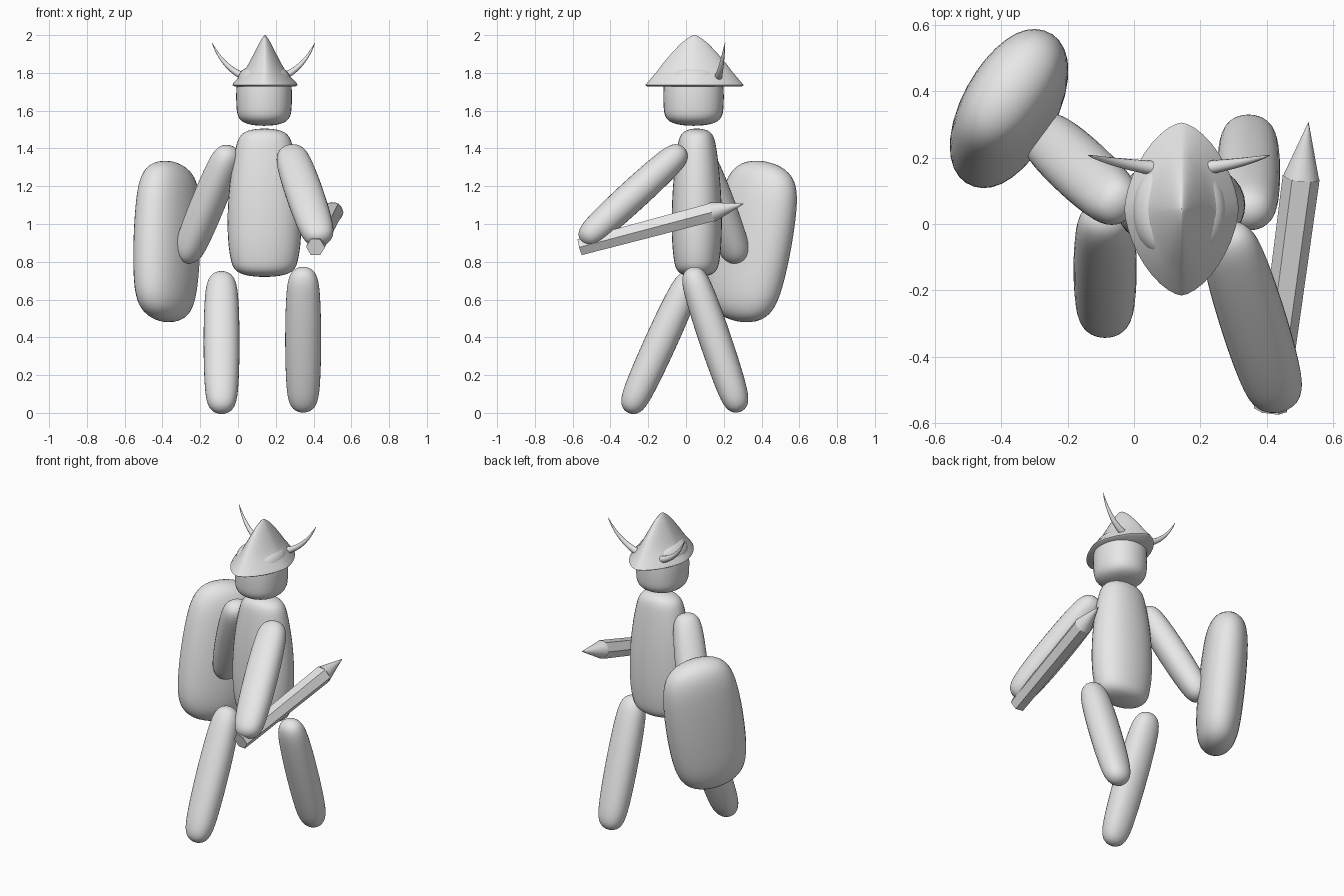
import bpy, bmesh, math
from mathutils import Vector, Matrix

cube = bpy.data.objects.get("Cube")
if cube:
    bpy.data.objects.remove(cube, do_unlink=True)

grey = bpy.data.materials.new("plain grey")
grey.use_nodes = True
grey.diffuse_color = (0.8, 0.8, 0.8, 1)
grey.node_tree.nodes["Principled BSDF"].inputs["Base Color"].default_value = (0.8, 0.8, 0.8, 1)


def frame(axis, side):
    """Rotation whose columns are width, thickness and long axis."""
    w = axis.normalized()
    v = w.cross(Vector(side)).normalized()
    return Matrix((v.cross(w), v, w)).transposed()


def loft(name, rings, angle=None):
    """Skin a list of point rings and close both ends."""
    bm = bmesh.new()
    loops = [[bm.verts.new(p) for p in ring] for ring in rings]
    for a, b in zip(loops, loops[1:]):
        n = len(a)
        for i in range(n):
            bm.faces.new((a[i], a[(i + 1) % n], b[(i + 1) % n], b[i]))
    bm.faces.new(loops[0])
    bm.faces.new(loops[-1])
    bmesh.ops.recalc_face_normals(bm, faces=bm.faces)
    mesh = bpy.data.meshes.new(name)
    bm.to_mesh(mesh)
    bm.free()
    mesh.materials.append(grey)
    obj = bpy.data.objects.new(name, mesh)
    bpy.context.collection.objects.link(obj)
    if angle:
        bpy.ops.object.select_all(action="DESELECT")
        obj.select_set(True)
        bpy.context.view_layer.objects.active = obj
        bpy.ops.object.shade_smooth_by_angle(angle=math.radians(angle))
    return obj


def soft_block(name, start, end, width, depth, stations, side=(1, 0, 0)):
    """Subdivided box running from start to end, fitted to its true size."""
    start, end = Vector(start), Vector(end)
    corners = ((-1, -1), (1, -1), (1, 1), (-1, 1))
    obj = loft(name, [[(x * s, y * s, t) for x, y in corners] for t, s in stations])
    sub = obj.modifiers.new("round", "SUBSURF")
    sub.levels = sub.render_levels = 3
    deps = bpy.context.evaluated_depsgraph_get()
    mesh = bpy.data.meshes.new_from_object(obj.evaluated_get(deps))
    obj.modifiers.clear()
    obj.data = mesh
    size = (width, depth, (end - start).length)
    lo = [min(v.co[i] for v in mesh.vertices) for i in range(3)]
    hi = [max(v.co[i] for v in mesh.vertices) for i in range(3)]
    rot, mid = frame(end - start, side), (start + end) / 2
    for v in mesh.vertices:
        fit = [((v.co[i] - lo[i]) / (hi[i] - lo[i]) - 0.5) * size[i] for i in range(3)]
        v.co = rot @ Vector(fit) + mid
    mesh.shade_smooth()
    return obj


def disc(centre, rot, radius, sides, turn=0):
    angles = [math.tau * i / sides + turn for i in range(sides)]
    return [centre + rot @ Vector((radius * math.cos(a), radius * math.sin(a), 0)) for a in angles]


# Torso and head
soft_block("torso", (0.14, 0.057, 0.72), (0.14, 0.057, 1.505), 0.39, 0.265,
           [(0, 0.78), (0.12, 0.95), (0.3, 1.04), (0.6, 1), (0.88, 0.8), (1, 0.62)])
soft_block("head", (0.138, 0.04, 1.52), (0.138, 0.04, 1.84), 0.295, 0.32,
           [(0, 0.9), (0.3, 1), (0.7, 1), (1, 0.85)])

# Limbs
limb = [(0, 0.75), (0.2, 0.95), (0.5, 1), (0.8, 0.95), (1, 0.75)]
soft_block("left_leg", (0.345, 0.285, 0.005), (0.345, 0.025, 0.77), 0.19, 0.17, limb)
soft_block("right_leg", (-0.087, -0.305, 0.0), (-0.087, 0.035, 0.745), 0.19, 0.17, limb)
soft_block("left_arm", (0.44, -0.55, 0.905), (0.27, -0.01, 1.4), 0.2, 0.165, limb)
soft_block("right_arm", (-0.285, 0.28, 0.8), (-0.035, 0.05, 1.41), 0.19, 0.17, limb,
           side=(0.6, 0.75, 0))

# Shield
soft_block("shield", (-0.39, 0.27, 0.485), (-0.362, 0.425, 1.33), 0.47, 0.27,
           [(0, 0.8), (0.3, 1), (0.7, 1), (1, 0.8)], side=(0.55, 0.83, 0))

# Hat: pointed oval sections, ridged front and back
profile = [(1.728, 0.16, 0.25), (1.735, 0.172, 0.26), (1.75, 0.165, 0.248), (1.8, 0.115, 0.205),
           (1.85, 0.086, 0.167), (1.9, 0.06, 0.125), (1.95, 0.035, 0.078),
           (1.98, 0.018, 0.042), (1.995, 0.007, 0.018), (2.0, 0.001, 0.003)]


def pointed_oval(z, a, b, sides=40, power=1.25):
    ring = []
    for i in range(sides):
        c, s = math.cos(math.tau * i / sides), math.sin(math.tau * i / sides)
        ring.append((0.143 + a * math.copysign(abs(c) ** power, c),
                     0.045 + b * math.copysign(abs(s) ** power, s), z))
    return ring


loft("hat", [pointed_oval(*p) for p in profile], 50)

# Horns: tapered tubes on a bent path
for name, m in (("left_horn", 1), ("right_horn", -1)):
    base, bend, tip = (Vector((0.135 + m * x, y, z)) for x, y, z in
                       ((0.075, 0.168, 1.77), (0.205, 0.185, 1.81), (0.273, 0.207, 1.96)))
    rings = []
    for i in range(11):
        t = i / 10
        point = base * (1 - t) ** 2 + bend * 2 * t * (1 - t) + tip * t * t
        tangent = (bend - base) * (1 - t) + (tip - bend) * t
        rings.append(disc(point, frame(tangent, (0, 1, 0)), 0.021 * (1 - t) ** 0.8 + 0.001, 12))
    loft(name, rings, 50)

# Sword: six-sided shaft with a conical point
hilt, point = Vector((0.41, -0.56, 0.878)), Vector((0.525, 0.305, 1.107))
rot = frame(point - hilt, (1, 0, 0))
neck = hilt.lerp(point, 0.81)
loft("sword_shaft", [disc(hilt, rot, 0.05, 6), disc(neck, rot, 0.056, 6)])
loft("sword_point", [disc(neck, rot, 0.054, 18), disc(point, rot, 0.001, 18)], 40)
